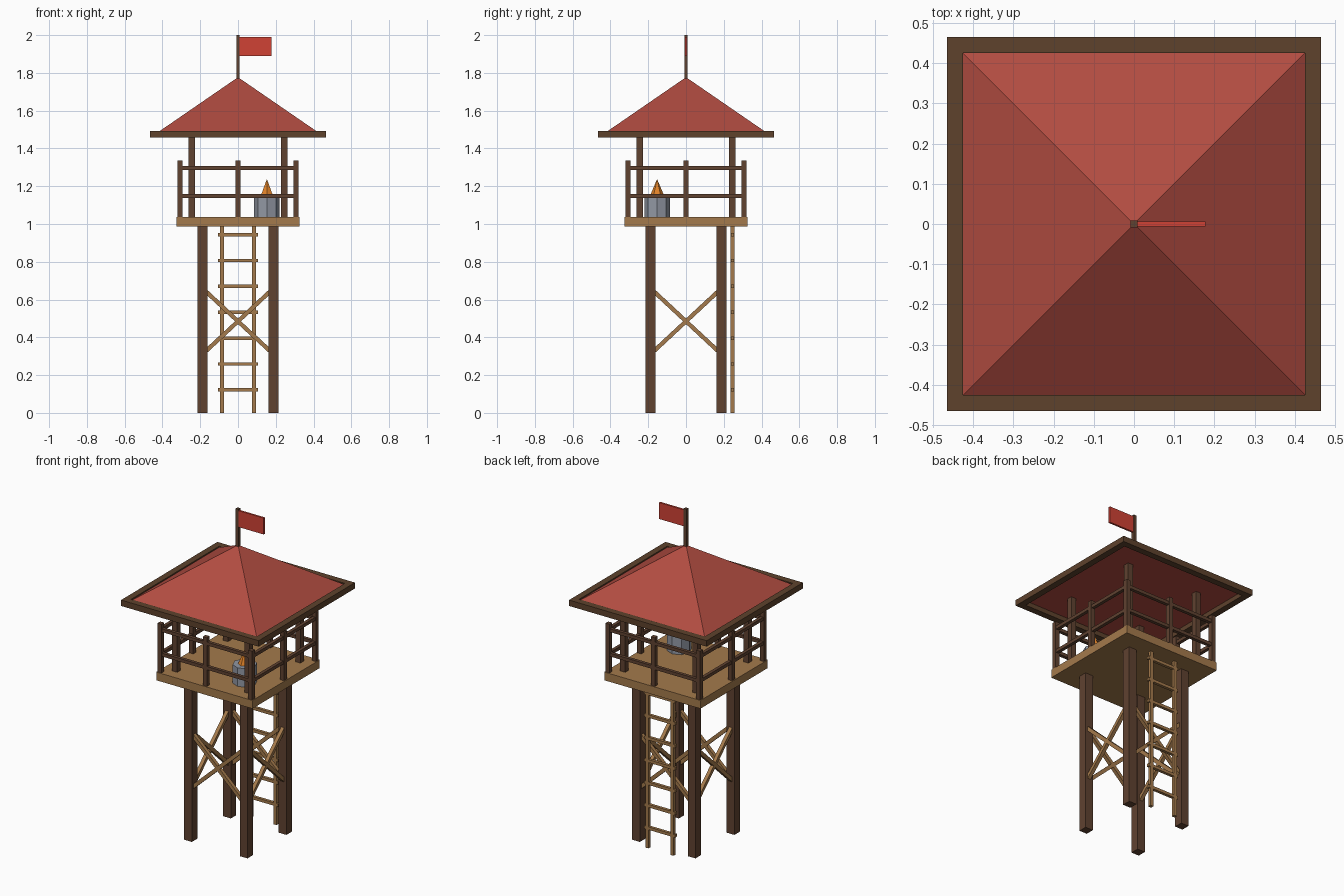
import bpy, bmesh, math
from mathutils import Vector, Matrix

if "Cube" in bpy.data.objects:
    bpy.data.objects.remove(bpy.data.objects["Cube"])


def mat(name, r, g, b):
    m = bpy.data.materials.new(name)
    lin = [((c / 255 + 0.055) / 1.055) ** 2.4 for c in (r, g, b)]
    m.diffuse_color = (*lin, 1)
    m.use_nodes = True
    m.node_tree.nodes["Principled BSDF"].inputs["Base Color"].default_value = m.diffuse_color
    return m


DARK = mat("dark wood", 96, 66, 48)
EAVE = mat("eave wood", 94, 66, 44)
LIGHT = mat("light wood", 164, 122, 76)
ROOF = mat("roof red", 178, 76, 65)
FLAG = mat("flag red", 208, 66, 53)
METAL = mat("grey metal", 146, 152, 164)
FLAME = mat("flame orange", 224, 130, 40)


def finish(name, bm, material):
    bmesh.ops.recalc_face_normals(bm, faces=bm.faces)
    me = bpy.data.meshes.new(name)
    bm.to_mesh(me)
    bm.free()
    me.materials.append(material)
    ob = bpy.data.objects.new(name, me)
    bpy.context.collection.objects.link(ob)
    return ob


def box(name, lo, hi, material):
    lo, hi = Vector(lo), Vector(hi)
    bm = bmesh.new()
    bmesh.ops.create_cube(bm, size=1, matrix=Matrix.Translation((lo + hi) / 2)
                          @ Matrix.Diagonal((*(hi - lo), 1)))
    return finish(name, bm, material)


def post(name, x, y, w, z0, z1, material):
    h = w / 2
    return box(name, (x - h, y - h, z0), (x + h, y + h, z1), material)


def beam(name, a, b, w, material):
    # square bar between two points
    a, b = Vector(a), Vector(b)
    d = b - a
    z = d.normalized()
    x = Vector((-z.y, z.x, 0)).normalized() if abs(z.z) < 0.99 else Vector((1, 0, 0))
    y = z.cross(x)
    rot = Matrix((x, y, z)).transposed().to_4x4()
    bm = bmesh.new()
    bmesh.ops.create_cube(bm, size=1, matrix=Matrix.Translation((a + b) / 2) @ rot
                          @ Matrix.Diagonal((w, w, d.length, 1)))
    return finish(name, bm, material)


def cone(name, c, r1, r2, z0, z1, n, material, turn=0):
    bm = bmesh.new()
    bmesh.ops.create_cone(bm, cap_ends=True, segments=n, radius1=r1, radius2=r2, depth=z1 - z0,
                          matrix=Matrix.Translation((*c, (z0 + z1) / 2)) @ Matrix.Rotation(turn, 4, 'Z'))
    bmesh.ops.remove_doubles(bm, verts=bm.verts, dist=1e-5)
    return finish(name, bm, material)


# corner legs, roof posts and railing corner posts
for sx in (-1, 1):
    for sy in (-1, 1):
        post("leg", sx * 0.188, sy * 0.188, 0.052, 0, 0.99, DARK)
        post("roof_post", sx * 0.245, sy * 0.245, 0.034, 1.03, 1.487, DARK)
        post("railing_corner_post", sx * 0.307, sy * 0.307, 0.027, 1.03, 1.335, DARK)

# platform
box("platform", (-0.325, -0.325, 0.987), (0.325, 0.325, 1.037), LIGHT)

# four sides: cross braces, railing bars, middle posts, eave boards
for i, side in enumerate(("front", "right", "back", "left")):
    R = Matrix.Rotation(i * math.pi / 2, 3, 'Z')
    for s in (-1, 1):
        beam(side + "_brace", R @ Vector((-0.185, -0.188, 0.485 - s * 0.172)),
             R @ Vector((0.185, -0.188, 0.485 + s * 0.172)), 0.022, LIGHT)
    for z in (1.148, 1.297):
        beam(side + "_rail", R @ Vector((-0.307, -0.307, z)), R @ Vector((0.307, -0.307, z)), 0.02, DARK)
    p = R @ Vector((0, -0.307, 0))
    post(side + "_middle_post", p.x, p.y, 0.027, 1.03, 1.335, DARK)
    # each board runs from one corner up to the next board
    a, b = R @ Vector((-0.465, -0.465, 0)), R @ Vector((0.425, -0.425, 0))
    box(side + "_eave", (min(a.x, b.x), min(a.y, b.y), 1.457),
        (max(a.x, b.x), max(a.y, b.y), 1.493), EAVE)

# pyramid roof
cone("roof", (0, 0), 0.425 * math.sqrt(2), 0, 1.485, 1.777, 4, ROOF, math.pi / 4)

# flag on its pole
post("flag_pole", 0, 0, 0.018, 1.75, 2.0, DARK)
box("flag", (0.008, -0.006, 1.89), (0.178, 0.006, 1.99), FLAG)

# ladder at the back
for s in (-1, 1):
    post("ladder_side", s * 0.085, 0.246, 0.02, 0, 0.99, LIGHT)
for k in range(7):
    z = 0.122 + k * 0.137
    box("ladder_rung", (-0.105, 0.237, z - 0.009), (0.105, 0.255, z + 0.009), LIGHT)

# fire barrel with flame
cone("fire_barrel", (0.153, -0.153), 0.068, 0.068, 1.035, 1.15, 8, METAL)
cone("flame", (0.153, -0.153), 0.038, 0, 1.148, 1.238, 6, FLAME)
